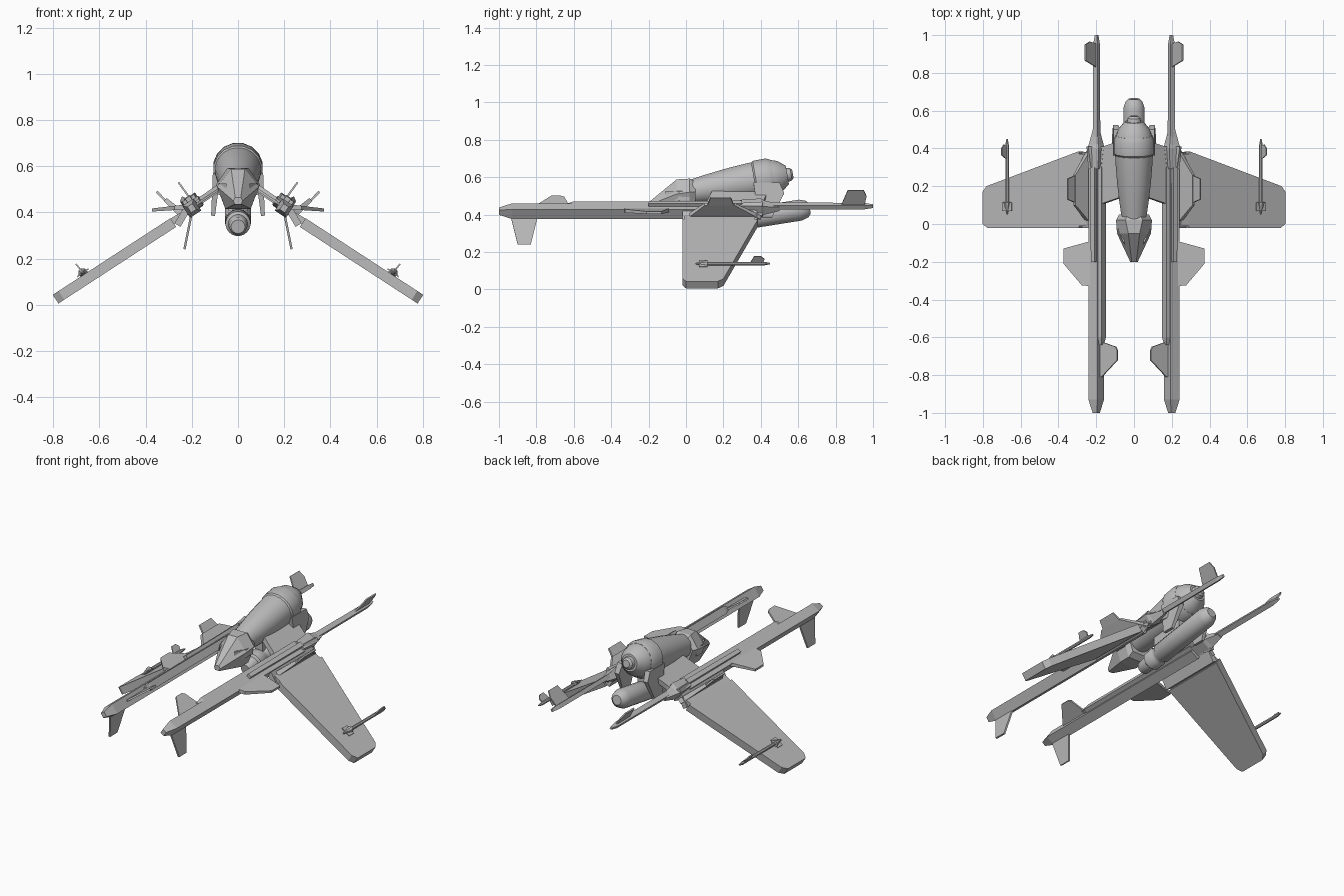
import bpy, bmesh, math
from mathutils import Vector

cube = bpy.data.objects.get("Cube")
if cube:
    bpy.data.objects.remove(cube, do_unlink=True)

grey = bpy.data.materials.new("hull_grey")
COLOUR = (0.5, 0.5, 0.5, 1)
grey.diffuse_color = COLOUR
grey.use_nodes = True
grey.node_tree.nodes["Principled BSDF"].inputs["Base Color"].default_value = COLOUR


def loft(name, rings, mirror=False, smooth=False):
    """Skin a list of equal-length point rings and cap both ends."""
    bm = bmesh.new()
    loops = [[bm.verts.new(p) for p in ring] for ring in rings]
    n = len(loops[0])
    for a, b in zip(loops, loops[1:]):
        for i in range(n):
            j = (i + 1) % n
            bm.faces.new((a[i], a[j], b[j], b[i]))
    bm.faces.new(loops[0])
    bm.faces.new(loops[-1])
    bmesh.ops.recalc_face_normals(bm, faces=bm.faces)
    mesh = bpy.data.meshes.new(name)
    bm.to_mesh(mesh)
    bm.free()
    mesh.materials.append(grey)
    obj = bpy.data.objects.new(name, mesh)
    bpy.context.collection.objects.link(obj)
    if mirror:
        obj.modifiers.new("Mirror", 'MIRROR').use_bisect_axis[0] = False
    if smooth:
        bpy.ops.object.select_all(action='DESELECT')
        obj.select_set(True)
        bpy.context.view_layer.objects.active = obj
        bpy.ops.object.shade_smooth_by_angle(angle=math.radians(35))
    return obj


def plate(name, base, tip, outline, thick, taper=1.0, mirror=True):
    """Slab running from base to tip (x, z); outline is (y, fraction of the span)."""
    b, span = Vector((base[0], 0, base[1])), Vector((tip[0] - base[0], 0, tip[1] - base[1]))
    normal = Vector((-span.z, 0, span.x)).normalized() * thick / 2
    rings = []
    for side in (-1, 1):
        rings.append([b + span * t + Vector((0, y, 0)) + normal * side * (1 + (taper - 1) * t)
                      for y, t in outline])
    return loft(name, rings, mirror)


def turned(name, start, tilt, profile, sides=24, mirror=False, smooth=True):
    """Round part about an axis along +y, tilted upward; profile is (distance, radius)."""
    a, rings = math.radians(tilt), []
    for s, r in profile:
        ring = []
        for i in range(sides):
            u = 2 * math.pi * (i + 0.5) / sides
            h = r * math.sin(u)
            ring.append((start[0] + r * math.cos(u),
                         start[1] + s * math.cos(a) - h * math.sin(a),
                         start[2] + s * math.sin(a) + h * math.cos(a)))
        rings.append(ring)
    return loft(name, rings, mirror, smooth)


def beam(name, x, z, stations, roll=0, mirror=True):
    """Four-sided beam along y; stations are (y, half width, half height)."""
    c, s = math.cos(math.radians(roll)), math.sin(math.radians(roll))
    corners = ((-1, -1), (1, -1), (1, 1), (-1, 1))
    return loft(name, [[(x + i * w * c - j * h * s, y, z + i * w * s + j * h * c)
                        for i, j in corners] for y, w, h in stations], mirror)


# Central pod, its rear collar and exhaust
POD = (0, 0.02, 0.52)
turned("pod", POD, 10, [(0, 0.064), (0.1, 0.078), (0.2, 0.09), (0.3, 0.098), (0.38, 0.102),
                        (0.44, 0.1), (0.49, 0.083), (0.53, 0.05)])
turned("pod_collar", POD, 10, [(0.35, 0.1), (0.36, 0.108), (0.43, 0.109), (0.455, 0.097)], 16)
turned("exhaust", POD, 10, [(0.5, 0.045), (0.55, 0.034), (0.56, 0.022)], 12)


# Faceted cockpit: half widths at roof, shoulder and floor for each station
def nose_ring(y, roof, shoulder, floor, z0, z1, z2):
    half = [(floor, z0), (shoulder, z1), (roof, z2)]
    return [(x, y, z) for x, z in half] + [(-x, y, z) for x, z in reversed(half)]


loft("nose", [nose_ring(-0.2, 0.012, 0.02, 0.014, 0.435, 0.45, 0.465),
              nose_ring(-0.05, 0.03, 0.09, 0.055, 0.415, 0.51, 0.588),
              nose_ring(0.02, 0.045, 0.095, 0.055, 0.415, 0.52, 0.592),
              nose_ring(0.05, 0.035, 0.08, 0.05, 0.44, 0.52, 0.575)])
plate("nose_cheek", (0.05, 0.5), (0.085, 0.5), [(-0.11, 0), (-0.04, 1), (0.02, 1), (0.02, 0)], 0.05)

# Belly cannister and its hanger
turned("belly_tube", (0, 0.07, 0.338), 9,
       [(0, 0.03), (0.01, 0.038), (0.07, 0.042), (0.08, 0.054), (0.13, 0.056), (0.14, 0.05),
        (0.16, 0.05), (0.17, 0.057), (0.55, 0.057), (0.585, 0.045), (0.6, 0.028)], 20)
beam("belly_hanger", 0, 0.46, [(0.2, 0.025, 0.06), (0.42, 0.03, 0.06)], mirror=False)

# Pod legs and arms to the booms
plate("side_leg", (0.092, 0.57), (0.108, 0.385), [(0.36, 0), (0.5, 0), (0.525, 0.3), (0.46, 1), (0.39, 1)],
      0.034, 0.5)
plate("inner_arm", (0.07, 0.515), (0.185, 0.435), [(0.14, 0), (0.44, 0), (0.4, 1), (0.1, 1)], 0.03)

# Long booms with ridges, rear clamps and tail rods
beam("boom", 0.2, 0.418, [(-1, 0.013, 0.015), (-0.93, 0.029, 0.031), (0.3, 0.029, 0.031)], -33)
beam("boom_ridge", 0.172, 0.445, [(-0.64, 0.008, 0.01), (-0.6, 0.014, 0.022), (0.3, 0.014, 0.022)], -33)
beam("boom_rail", 0.213, 0.456, [(-0.2, 0.012, 0.01), (0.3, 0.014, 0.014)], -33)
beam("rear_clamp", 0.2, 0.437, [(0.29, 0.03, 0.03), (0.4, 0.038, 0.034), (0.42, 0.03, 0.026),
                                (0.5, 0.014, 0.012)], -33)
for i, tip in enumerate(((0.247, 0.458), (0.155, 0.46), (0.22, 0.39))):
    plate(f"clamp_lug_{i + 1}", (0.2, 0.437), tip, [(0.3, 0), (0.3, 0.7), (0.41, 1), (0.41, 0)], 0.024)
beam("tail_rod", 0.198, 0.445, [(0.42, 0.015, 0.013), (0.95, 0.014, 0.012), (1.0, 0.006, 0.008)], -33)

# Small fins
plate("tail_fin", (0.2, 0.45), (0.258, 0.53), [(0.83, 0), (0.865, 1), (0.95, 1), (0.965, 0.6), (0.955, 0)], 0.008)
plate("front_drop_fin", (0.2, 0.4), (0.232, 0.24), [(-0.94, 0), (-0.9, 1), (-0.83, 1), (-0.79, 0)], 0.01)
plate("front_inner_fin", (0.18, 0.435), (0.087, 0.497),
      [(-0.62, 0), (-0.65, 0.9), (-0.67, 1), (-0.72, 1), (-0.81, 0.1), (-0.81, 0)], 0.01)
plate("canard", (0.21, 0.425), (0.373, 0.41),
      [(-0.33, 0), (-0.325, 0.4), (-0.21, 1), (-0.13, 1), (-0.09, 0.1), (-0.09, 0)], 0.022, 0.6)

# Wing roots, vanes and drooping wings
plate("wing_root", (0.215, 0.425), (0.262, 0.345), [(-0.02, 0), (-0.02, 1), (0.38, 1), (0.38, 0)], 0.03)
plate("wing_step", (0.245, 0.385), (0.295, 0.355), [(-0.01, 0), (-0.01, 1), (0.37, 1), (0.37, 0)], 0.028)
plate("root_vane", (0.235, 0.385), (0.315, 0.455), [(0, 0), (0.1, 1), (0.26, 1), (0.4, 0)], 0.03, 0.6)
plate("vane_tip", (0.305, 0.44), (0.352, 0.49), [(0.11, 0), (0.13, 1), (0.24, 1), (0.26, 0)], 0.01)
plate("wing", (0.28, 0.356), (0.79, 0.024),
      [(-0.02, 0), (-0.02, 0.95), (0, 1), (0.17, 1), (0.2, 0.96), (0.385, 0)], 0.045)

# Wing darts
turned("dart", (0.672, 0.05, 0.138), 0, [(0, 0.003), (0.065, 0.021), (0.066, 0.01), (0.37, 0.01), (0.4, 0.004)],
       8, mirror=True, smooth=False)
plate("dart_fin", (0.672, 0.138), (0.702, 0.177), [(0.34, 0), (0.365, 1), (0.4, 1), (0.42, 0.6), (0.41, 0)], 0.006)
plate("dart_cross_fin", (0.648, 0.155), (0.696, 0.121), [(0.07, 0), (0.07, 1), (0.115, 1), (0.115, 0)], 0.006)
